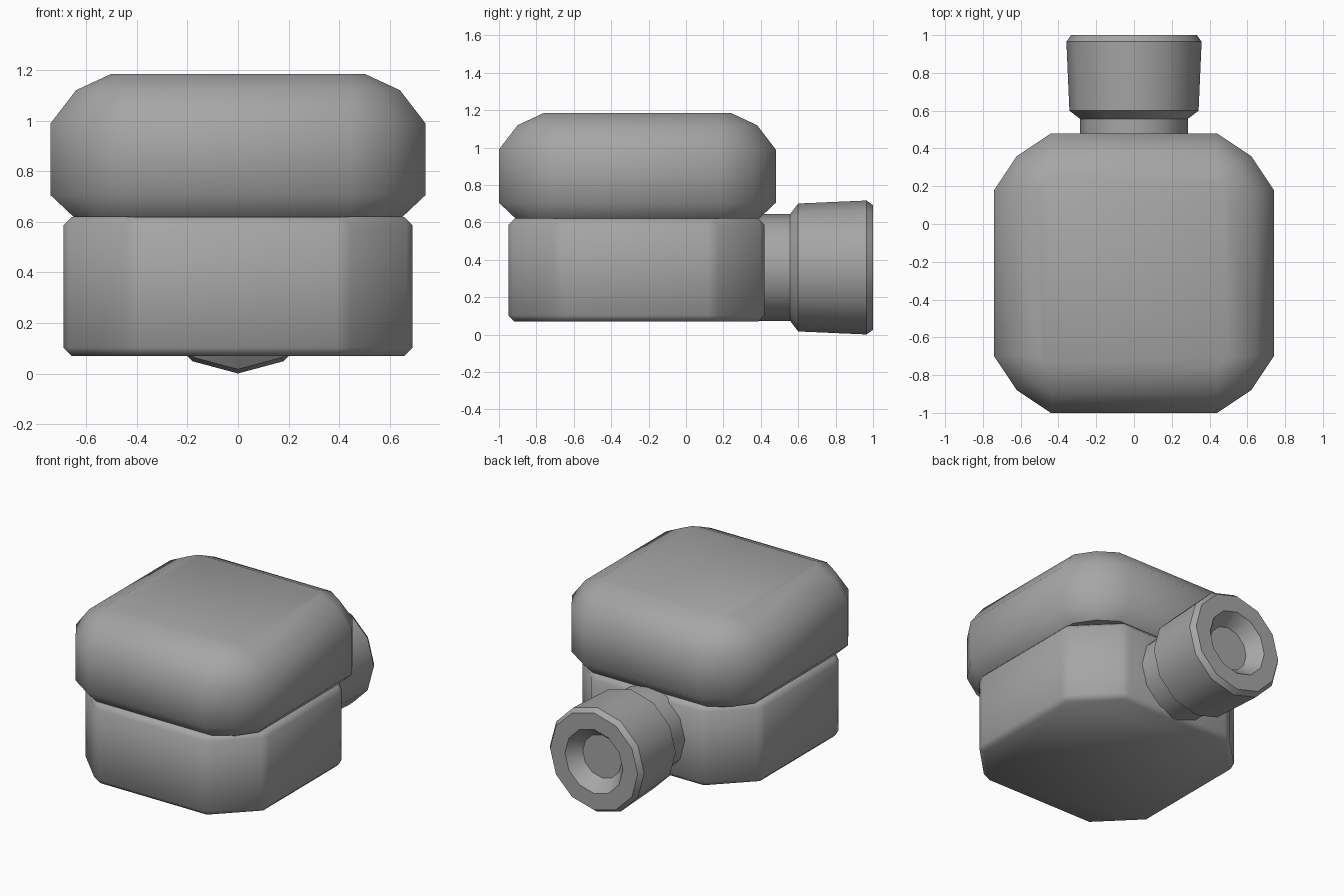
import bpy, bmesh, math

cube = bpy.data.objects.get("Cube")
if cube:
    bpy.data.objects.remove(cube, do_unlink=True)

grey = bpy.data.materials.new("Plain grey")
grey.use_nodes = True
COLOR = (0.38, 0.38, 0.38, 1.0)
grey.diffuse_color = COLOR
grey.node_tree.nodes["Principled BSDF"].inputs["Base Color"].default_value = COLOR


def rounded_outline(half_x, y0, y1, corner, mid=None):
    """Counter-clockwise rectangle with cut corners; mid adds a point to each corner."""
    cy, half_y = (y0 + y1) / 2, (y1 - y0) / 2
    points = []
    for sx, sy in ((1, 1), (-1, 1), (-1, -1), (1, -1)):
        arc = [(half_x, half_y - corner)]
        if mid is not None:
            arc.append((half_x - corner * mid, half_y - corner * mid))
        arc.append((half_x - corner, half_y))
        if sx * sy < 0:
            arc.reverse()
        points += [(sx * x, cy + sy * y) for x, y in arc]
    return points


def loft(name, rings, smooth_angle, bevel=0.0):
    """Skin a stack of equal-length rings and cap both ends."""
    bm = bmesh.new()
    loops = [[bm.verts.new(p) for p in ring] for ring in rings]
    for a, b in zip(loops, loops[1:]):
        for i in range(len(a)):
            j = (i + 1) % len(a)
            bm.faces.new((a[i], a[j], b[j], b[i]))
    bm.faces.new(loops[0][::-1])
    bm.faces.new(loops[-1])
    if bevel:
        bmesh.ops.bevel(bm, geom=bm.edges[:], offset=bevel, segments=1,
                        affect='EDGES', clamp_overlap=True)
    bmesh.ops.recalc_face_normals(bm, faces=bm.faces[:])
    mesh = bpy.data.meshes.new(name)
    bm.to_mesh(mesh)
    bm.free()
    mesh.materials.append(grey)
    obj = bpy.data.objects.new(name, mesh)
    bpy.context.collection.objects.link(obj)
    bpy.ops.object.select_all(action='DESELECT')
    obj.select_set(True)
    bpy.context.view_layer.objects.active = obj
    bpy.ops.object.shade_smooth_by_angle(angle=math.radians(smooth_angle))
    return obj


# Body: eight-sided block with narrow bevels
body_outline = rounded_outline(0.69, -0.95, 0.42, 0.27)
loft("body", [[(x, y, z) for x, y in body_outline] for z in (0.07, 0.62)], 50, bevel=0.033)

# Lid: tapered underside, straight wall, rounded shoulder
lid_rings = []
for z, inset in ((0.62, 0.09), (0.705, 0.0), (0.99, 0.0), (1.12, 0.10), (1.185, 0.24)):
    outline = rounded_outline(0.74 - inset, -1.0 + inset, 0.48 - inset, 0.30 - inset, mid=0.4)
    lid_rings.append([(x, y, z) for x, y in outline])
loft("lid", lid_rings, 42)

# Rear spout: neck, flared collar and a shallow tapered recess, twelve sides
SPOUT_Z = 0.359
spout_profile = [(0.36, 0.286), (0.557, 0.286), (0.60, 0.342), (0.965, 0.358),
                 (1.0, 0.333), (1.0, 0.22), (0.91, 0.148)]
spout_rings = []
for y, r in spout_profile:
    spout_rings.append([(r * math.sin(math.tau * k / 12), y,
                         SPOUT_Z + r * math.cos(math.tau * k / 12)) for k in range(12)])
loft("rear_spout", spout_rings, 33)
